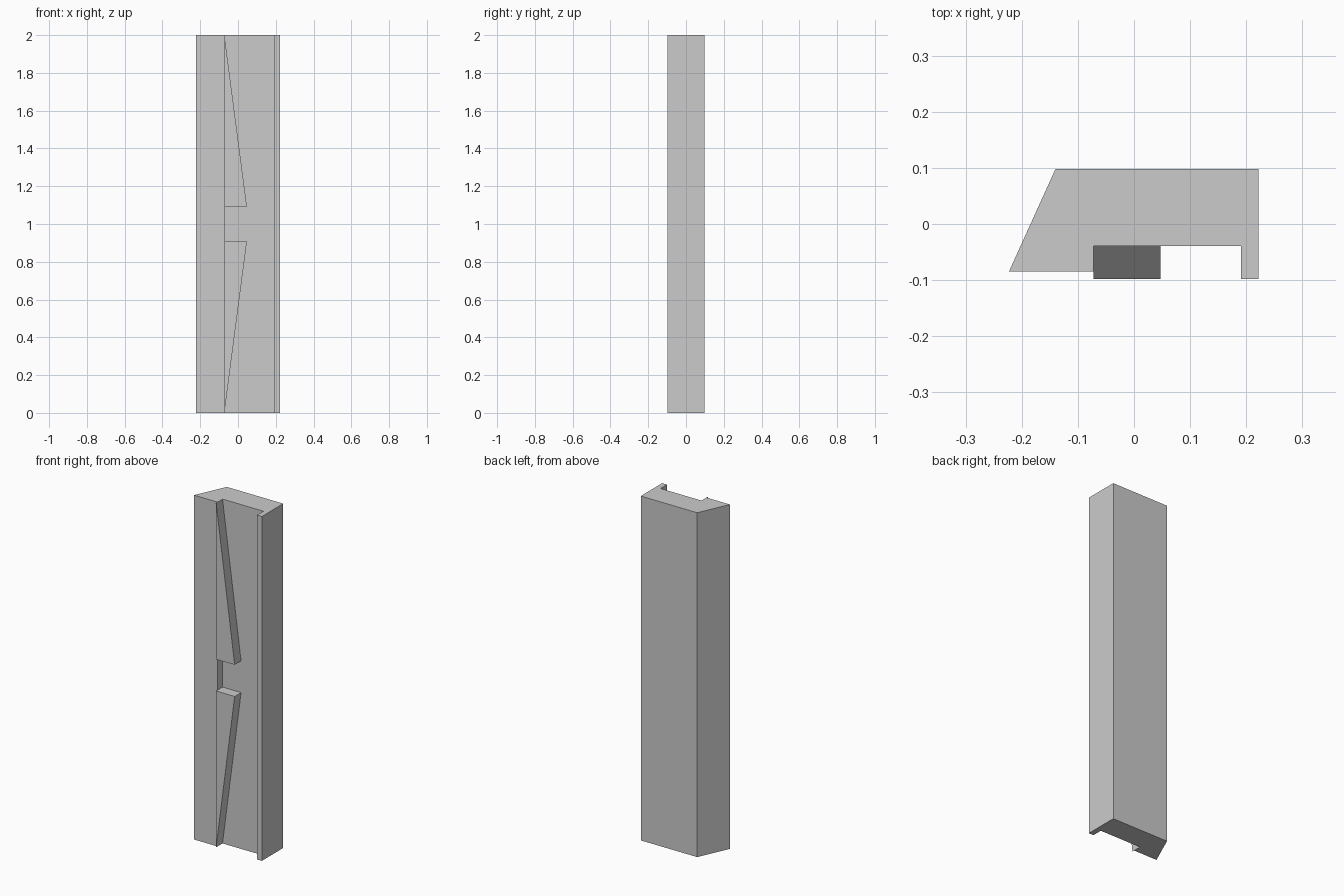
import bpy, bmesh
from mathutils import Vector

if "Cube" in bpy.data.objects:
    bpy.data.objects.remove(bpy.data.objects["Cube"])


def prism(name, profile, direction):
    """Solid made by sweeping a flat outline along a direction."""
    bm = bmesh.new()
    face = bm.faces.new([bm.verts.new(p) for p in profile])
    swept = bmesh.ops.extrude_face_region(bm, geom=[face], use_keep_orig=True)
    verts = [g for g in swept["geom"] if isinstance(g, bmesh.types.BMVert)]
    bmesh.ops.translate(bm, verts=verts, vec=Vector(direction))
    bmesh.ops.recalc_face_normals(bm, faces=bm.faces)
    mesh = bpy.data.meshes.new(name)
    bm.to_mesh(mesh)
    bm.free()
    obj = bpy.data.objects.new(name, mesh)
    bpy.context.collection.objects.link(obj)
    return obj


HEIGHT = 2.0
STEP_X, GROOVE_Y, FRONT_Y = -0.072, -0.039, -0.098

# Main post: slanted left side, recessed channel and thin lip at the right
outline = [(-0.223, -0.085), (STEP_X, -0.085), (STEP_X, GROOVE_Y),
           (0.191, GROOVE_Y), (0.191, FRONT_Y), (0.222, FRONT_Y),
           (0.222, 0.098), (-0.14, 0.098)]
prism("post", [(x, y, 0) for x, y in outline], (0, 0, HEIGHT))

# Pair of tapered wedges in the channel, mirrored about mid height
for name, tip, base in (("lower_wedge", 0.0, 0.908),
                        ("upper_wedge", HEIGHT, HEIGHT - 0.908)):
    triangle = [(STEP_X, FRONT_Y, tip), (STEP_X, FRONT_Y, base),
                (0.047, FRONT_Y, base)]
    prism(name, triangle, (0, GROOVE_Y - FRONT_Y, 0))
